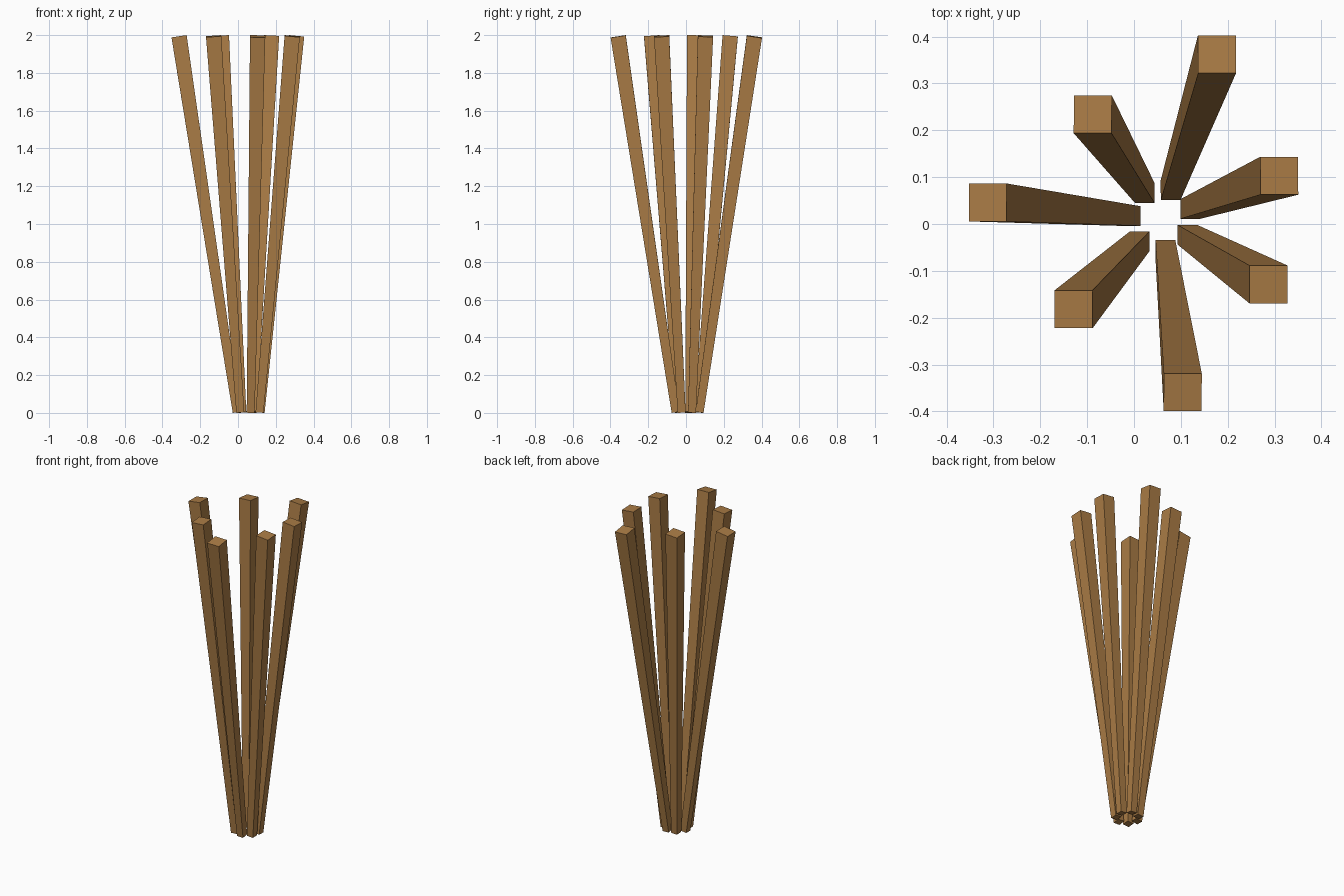
import bpy, bmesh, math
from mathutils import Vector, Matrix

if "Cube" in bpy.data.objects:
    bpy.data.objects.remove(bpy.data.objects["Cube"])

wood = bpy.data.materials.new("brown wood")
wood.diffuse_color = (0.40, 0.20, 0.06, 1)
wood.use_nodes = True
wood.node_tree.nodes["Principled BSDF"].inputs["Base Color"].default_value = wood.diffuse_color

FOOT, HEAD = 0.042, 0.081   # square section at each end

# (foot x, foot y, head x, head y) of each leaning post
posts = [
    (0.078, 0.072, 0.177, 0.362),
    (0.023, 0.066, -0.088, 0.234),
    (-0.007, 0.017, -0.312, 0.046),
    (0.012, -0.037, -0.129, -0.182),
    (0.067, -0.055, 0.104, -0.359),
    (0.114, -0.023, 0.287, -0.129),
    (0.120, 0.032, 0.310, 0.103),
]


def tapered_post(name, x0, y0, x1, y1):
    # ends are square to the leaning axis, so lift/lower centres to keep z in 0..2
    lean = (abs(x1 - x0) + abs(y1 - y0)) / 2
    a = Vector((x0, y0, FOOT / 2 * lean))
    b = Vector((x1, y1, 2 - HEAD / 2 * lean))
    axis = b - a
    d = axis.normalized()
    bm = bmesh.new()
    bmesh.ops.create_cube(bm, size=1)
    for v in bm.verts:
        s = HEAD if v.co.z > 0 else FOOT
        v.co = Vector((v.co.x * s, v.co.y * s, v.co.z * axis.length))
    tilt = Matrix.Rotation(math.atan2(d.x, d.z), 4, 'Y') @ Matrix.Rotation(-math.asin(d.y), 4, 'X')
    bm.transform(Matrix.Translation((a + b) / 2) @ tilt)
    me = bpy.data.meshes.new(name)
    bm.to_mesh(me)
    bm.free()
    me.materials.append(wood)
    bpy.context.collection.objects.link(bpy.data.objects.new(name, me))


for i, p in enumerate(posts):
    tapered_post(f"post_{i + 1}", *p)
